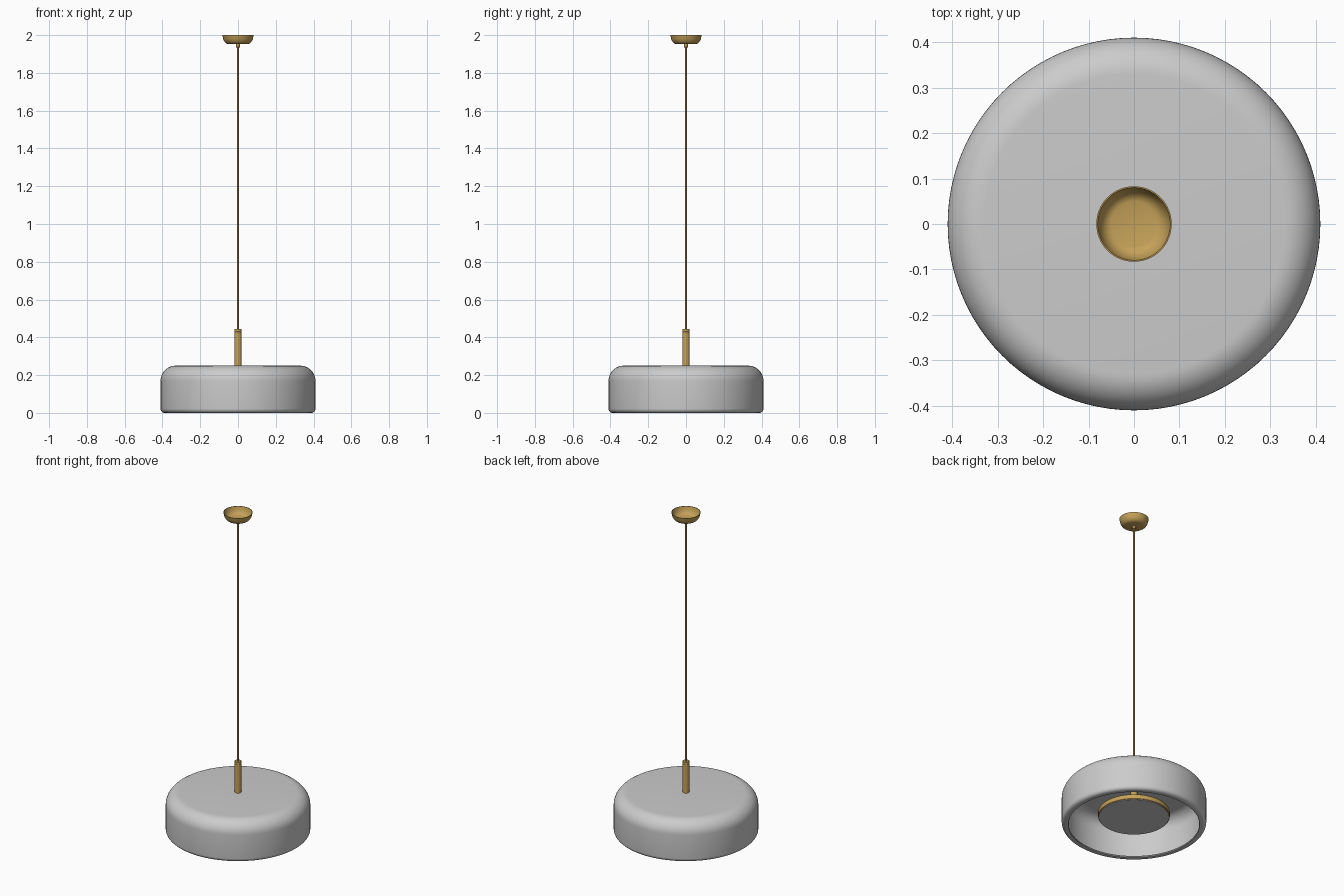
import bpy, bmesh, math

if "Cube" in bpy.data.objects:
    bpy.data.objects.remove(bpy.data.objects["Cube"])

brass = bpy.data.materials.new("brass")
brass.diffuse_color = (0.56, 0.36, 0.10, 1)
brass.use_nodes = True
brass.node_tree.nodes["Principled BSDF"].inputs["Base Color"].default_value = brass.diffuse_color


def arc(cx, cz, r, a0, a1, n=8):
    """Points (radius, z) along an arc, angles in degrees."""
    return [(cx + r * math.cos(math.radians(a0 + (a1 - a0) * i / n)),
             cz + r * math.sin(math.radians(a0 + (a1 - a0) * i / n)))
            for i in range(n + 1)]


def lathe(name, profile, steps=64, mat=None):
    """Spin a (radius, z) profile around the z axis."""
    bm = bmesh.new()
    vs = [bm.verts.new((r, 0, z)) for r, z in profile]
    es = [bm.edges.new(p) for p in zip(vs, vs[1:])]
    bmesh.ops.spin(bm, geom=vs + es, axis=(0, 0, 1), cent=(0, 0, 0),
                   angle=2 * math.pi, steps=steps)
    bmesh.ops.remove_doubles(bm, verts=bm.verts, dist=1e-5)
    bmesh.ops.recalc_face_normals(bm, faces=bm.faces)
    me = bpy.data.meshes.new(name)
    bm.to_mesh(me)
    bm.free()
    ob = bpy.data.objects.new(name, me)
    bpy.context.collection.objects.link(ob)
    if mat:
        me.materials.append(mat)
    bpy.ops.object.select_all(action='DESELECT')
    ob.select_set(True)
    bpy.context.view_layer.objects.active = ob
    bpy.ops.object.shade_smooth_by_angle(angle=math.radians(35))
    return ob


def rod(name, r, z0, z1, steps=32, bevel=0.001, mat=brass):
    """Cylinder with slightly eased edges."""
    b = bevel
    return lathe(name, [(0, z0), (r - b, z0), (r, z0 + b), (r, z1 - b),
                        (r - b, z1), (0, z1)], steps, mat)


# Drum shade: hollow shell, rounded shoulder, turned-in bottom lip
lathe("shade",
      [(0, 0.25)] + arc(0.33, 0.17, 0.08, 90, 0, 12)
      + arc(0.388, 0.022, 0.022, 0, -90, 6)
      + [(0.372, 0.0), (0.37, 0.004), (0.372, 0.01)]
      + arc(0.383, 0.022, 0.012, -90, 0, 4)
      + arc(0.325, 0.165, 0.07, 0, 90, 12) + [(0, 0.235)], 96)

# Light disc: brass holder with a grey diffuser underneath
rod("disc_holder", 0.203, 0.053, 0.083, 64, 0.002)
lathe("diffuser", [(0, 0.05), (0.198, 0.05), (0.198, 0.06), (0, 0.06)], 64)

# Stem through the shade, with its end cap
rod("stem", 0.019, 0.08, 0.43)
rod("stem_cap", 0.019, 0.43, 0.445)

# Cable and its grip under the canopy
rod("cable", 0.005, 0.44, 1.955, 16)
rod("cable_grip", 0.01, 1.935, 1.955, 24)

# Ceiling canopy: thin bowl, open at the top
lathe("canopy",
      [(0, 1.952), (0.05, 1.952), (0.06, 1.955), (0.07, 1.963), (0.078, 1.977),
       (0.083, 2.0), (0.08, 2.0), (0.075, 1.979), (0.068, 1.966),
       (0.059, 1.958), (0.05, 1.955), (0, 1.955)], 64, brass)
